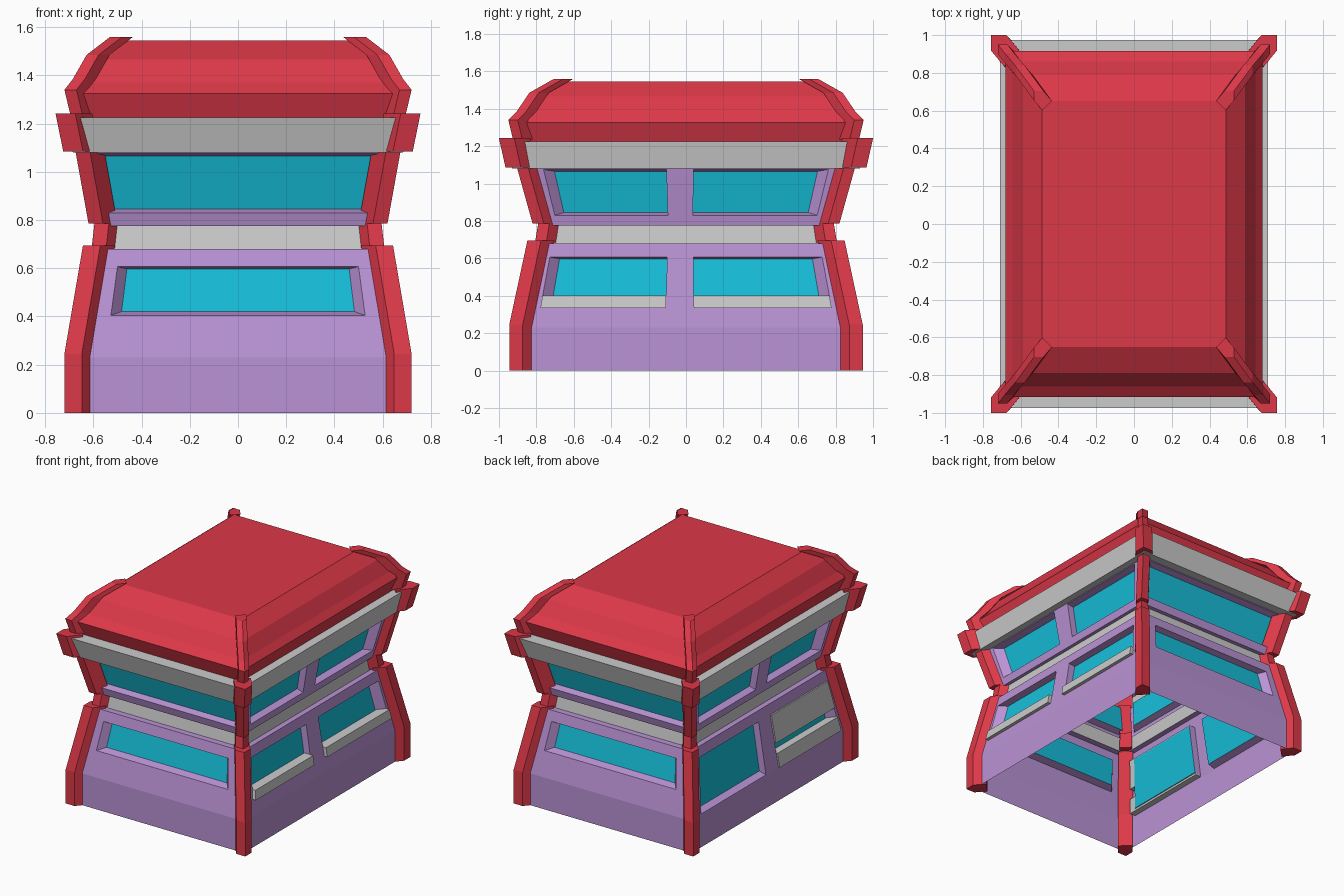
import bpy, bmesh
from mathutils import Vector

if "Cube" in bpy.data.objects:
    bpy.data.objects.remove(bpy.data.objects["Cube"])


def mat(name, rgb):
    m = bpy.data.materials.new(name)
    m.diffuse_color = (*rgb, 1)
    m.use_nodes = True
    m.node_tree.nodes["Principled BSDF"].inputs["Base Color"].default_value = m.diffuse_color
    return m


RED = mat("red", (0.72, 0.04, 0.065))
LILAC = mat("lilac", (0.49, 0.29, 0.66))
CYAN = mat("cyan", (0.008, 0.52, 0.70))


def make(name, quads, material=None, fix=False):
    """Object from a list of polygons given as point lists."""
    bm = bmesh.new()
    for q in quads:
        bm.faces.new([bm.verts.new(p) for p in q])
    bmesh.ops.remove_doubles(bm, verts=bm.verts[:], dist=0.0005)
    if fix:
        bmesh.ops.recalc_face_normals(bm, faces=bm.faces[:])
    me = bpy.data.meshes.new(name)
    bm.to_mesh(me)
    bm.free()
    if material:
        me.materials.append(material)
    ob = bpy.data.objects.new(name, me)
    bpy.context.collection.objects.link(ob)
    return ob


# Each side: outward axis and the horizontal axis running left to right
SIDES = {
    "front": (Vector((0, -1, 0)), Vector((1, 0, 0))),
    "right": (Vector((1, 0, 0)), Vector((0, 1, 0))),
    "back": (Vector((0, 1, 0)), Vector((-1, 0, 0))),
    "left": (Vector((-1, 0, 0)), Vector((0, -1, 0))),
}


def wall_point(side, lo, hi, u, z, out=0.0):
    """Point on a sloped wall; u is a fraction of the half width."""
    t = (z - lo[2]) / (hi[2] - lo[2])
    hx, hy = (lo[i] + (hi[i] - lo[i]) * t for i in (0, 1))
    n, a = SIDES[side]
    depth, half = (hx, hy) if n.x else (hy, hx)
    return n * (depth + out) + a * (u * half) + Vector((0, 0, z))


def ring(levels):
    """Four-sided shell through rectangles (half x, half y, z)."""
    quads = []
    for lo, hi in zip(levels, levels[1:]):
        c = [[(sx * l[0], sy * l[1], l[2]) for sx, sy in
              ((-1, -1), (1, -1), (1, 1), (-1, 1))] for l in (lo, hi)]
        quads += [[c[0][i], c[0][(i + 1) % 4], c[1][(i + 1) % 4], c[1][i]] for i in range(4)]
    return quads


def windowed_wall(side, lo, hi, spans, z0, z1, depth=0.05):
    """Wall panel with recessed windows; returns wall quads and glass quads."""
    us = sorted({-1, 1, *[u for s in spans for u in s]})
    zs = [lo[2], z0, z1, hi[2]]
    wall, glass = [], []
    P = lambda u, z, o=0: wall_point(side, lo, hi, u, z, o)
    for ua, ub in zip(us, us[1:]):
        for k in range(3):
            za, zb = zs[k], zs[k + 1]
            outer = [P(ua, za), P(ub, za), P(ub, zb), P(ua, zb)]
            if k == 1 and (ua, ub) in spans:
                # only the jambs beside the corner posts are splayed
                ga = ua + (0.065 if ua < -0.5 else 0)
                gb = ub - (0.065 if ub > 0.5 else 0)
                gz, gt = za + 0.015, zb - 0.01
                inner = [P(ga, gz, -depth), P(gb, gz, -depth), P(gb, gt, -depth), P(ga, gt, -depth)]
                glass.append(inner)
                wall += [[outer[i], outer[(i + 1) % 4], inner[(i + 1) % 4], inner[i]] for i in range(4)]
            else:
                wall.append(outer)
    return wall, glass


def slab(name, side, lo, hi, u, z, out, back=-0.045):
    """Box lying in the plane of a wall."""
    a, b = [[wall_point(side, lo, hi, uu, zz, o) for uu, zz in
             ((u[0], z[0]), (u[1], z[0]), (u[1], z[1]), (u[0], z[1]))] for o in (out, back)]
    quads = [a, b[::-1]] + [[a[i], b[i], b[(i + 1) % 4], a[(i + 1) % 4]] for i in range(4)]
    make(name, quads, fix=True)


# Wall levels: half x, half y, z
BASE, BEND, SHOULDER = (0.68, 0.905, 0), (0.68, 0.905, 0.23), (0.605, 0.81, 0.68)
NECK0, NECK1 = (0.565, 0.765, 0.68), (0.555, 0.75, 0.775)
UP0, UP1 = (0.58, 0.78, 0.775), (0.635, 0.865, 1.08)
BAND0, BAND1 = (0.685, 0.93, 1.08), (0.71, 0.975, 1.225)

# Walls and windows
pair = [(-0.882, -0.122), (0.047, 0.882)]
pair_left = [(-0.882, -0.06), (0.1, 0.882)]
lower, upper = ring([BASE, BEND]) + ring([SHOULDER, NECK0]), ring([NECK1, UP0])
panes = []
for side in SIDES:
    ends = side in ("front", "back")
    spans = [(-0.81, 0.81)] if ends else pair if side == "right" else pair_left
    z0 = 0.405 if ends else 0.335 if side == "right" else 0.24
    w, g = windowed_wall(side, BEND, SHOULDER, spans, z0, 0.607)
    lower += w
    panes += g
    spans = [(-0.95, 0.95)] if ends else pair if side == "right" else pair_left
    w, g = windowed_wall(side, UP0, UP1, spans, 0.83, 1.075)
    upper += w
    panes += g
make("lower_wall", lower, LILAC)
make("upper_wall", upper, LILAC)
make("window_glass", panes, CYAN)

# Grey bands
make("neck_band", ring([NECK0, NECK1]))
make("eaves_band", ring([UP1, BAND0, BAND1, (0.645, 0.88, 1.225)]))

# Roof
roof = [(0.645, 0.88, 1.225), (0.68, 0.917, 1.325), (0.642, 0.86, 1.37),
        (0.588, 0.79, 1.465), (0.487, 0.652, 1.545)]
tx, ty, tz = roof[-1]
make("roof", ring(roof) + [[(-tx, -ty, tz), (tx, -ty, tz), (tx, ty, tz), (-tx, ty, tz)]], RED)

# Window sills on the right, half-closed shutter on the left
for i, u in enumerate(pair):
    slab(f"window_sill_{i + 1}", "right", BEND, SHOULDER, u, (0.335, 0.4), 0.025)
shut = pair_left[1]
slab("shutter_top", "left", BEND, SHOULDER, shut, (0.41, 0.607), 0.01)
slab("shutter_bottom", "left", BEND, SHOULDER, shut, (0.24, 0.34), 0.01)

# Corner posts: outer corner path, face width, diagonal depth
POSTS = {
    "base_post": ([(0.72, 0.945, 0), (0.72, 0.945, 0.245), (0.643, 0.848, 0.695)], 0.072, 0.06),
    "neck_post": ([(0.607, 0.807, 0.685), (0.595, 0.79, 0.79)], 0.06, 0.06),
    "upper_post": ([(0.62, 0.82, 0.785), (0.675, 0.905, 1.09)], 0.06, 0.06),
    "eaves_post": ([(0.725, 0.965, 1.085), (0.757, 1.0, 1.242)], 0.082, 0.07),
    "roof_post": ([(0.695, 0.925, 1.235), (0.72, 0.95, 1.34), (0.685, 0.905, 1.385),
                   (0.628, 0.838, 1.485), (0.53, 0.705, 1.56)], 0.05, 0.045),
}


def post_section(p, w, d, sx, sy):
    x, y, z = p
    pts = [(0, 0), (w, 0), (w + d, d * 1.2), (d, w + d * 1.2), (0, w)]
    return [(sx * (x - a), sy * (y - b), z) for a, b in pts]


for name, (path, w, d) in POSTS.items():
    for cn, sx, sy in (("front_left", -1, -1), ("front_right", 1, -1),
                       ("back_left", -1, 1), ("back_right", 1, 1)):
        rows = [post_section(p, w, d, sx, sy) for p in path]
        quads = [rows[0], rows[-1]]
        for a, b in zip(rows, rows[1:]):
            quads += [[a[i], a[(i + 1) % 5], b[(i + 1) % 5], b[i]] for i in range(5)]
        make(f"{name}_{cn}", quads, RED, fix=True)
